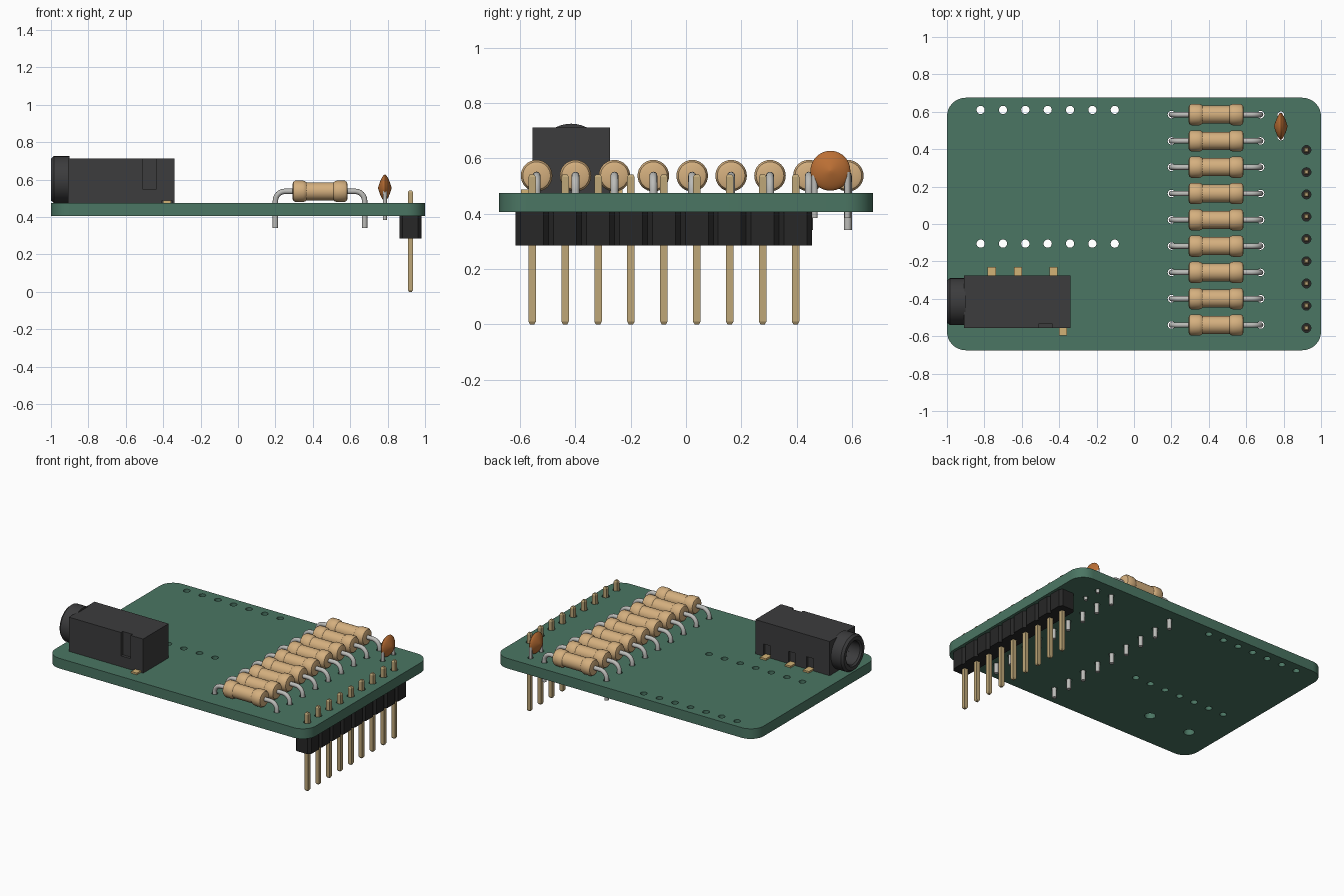
import bpy, bmesh, math
from mathutils import Vector

if "Cube" in bpy.data.objects:
    bpy.data.objects.remove(bpy.data.objects["Cube"])


def material(name, rgb):
    m = bpy.data.materials.new(name)
    m.diffuse_color = (*rgb, 1)
    m.use_nodes = True
    m.node_tree.nodes["Principled BSDF"].inputs["Base Color"].default_value = m.diffuse_color
    return m


GREEN = material("board_green", (0.07, 0.18, 0.125))
BLACK = material("header_black", (0.02, 0.02, 0.02))
DARK = material("jack_plastic", (0.045, 0.045, 0.047))
GOLD = material("pin_gold", (0.52, 0.39, 0.19))
TAB = material("tab_gold", (0.65, 0.45, 0.18))
TAN = material("resistor_tan", (0.66, 0.43, 0.21))
STEEL = material("lead_steel", (0.5, 0.5, 0.48))
ORANGE = material("capacitor_orange", (0.5, 0.16, 0.035))


def finish(name, bm, mat, smooth=True):
    bmesh.ops.recalc_face_normals(bm, faces=bm.faces)
    me = bpy.data.meshes.new(name)
    bm.to_mesh(me)
    bm.free()
    ob = bpy.data.objects.new(name, me)
    bpy.context.collection.objects.link(ob)
    if mat:
        me.materials.append(mat)
    if smooth:
        activate(ob)
        bpy.ops.object.shade_smooth_by_angle(angle=math.radians(35))
    return ob


def activate(ob):
    bpy.ops.object.select_all(action='DESELECT')
    ob.select_set(True)
    bpy.context.view_layer.objects.active = ob


def add_box(bm, lo, hi):
    lo, hi = Vector(lo), Vector(hi)
    vs = bmesh.ops.create_cube(bm, size=1)["verts"]
    for v in vs:
        v.co = (lo + hi) / 2 + v.co * (hi - lo)


def loft(bm, rings, closed=False):
    """Skin a list of point rings; cap the ends unless closed on itself."""
    rv = [[bm.verts.new(p) for p in r] for r in rings]
    n = len(rv[0])
    pairs = list(zip(rv, rv[1:])) + ([(rv[-1], rv[0])] if closed else [])
    for a, b in pairs:
        for i in range(n):
            bm.faces.new((a[i], a[(i + 1) % n], b[(i + 1) % n], b[i]))
    if not closed:
        bm.faces.new(rv[0])
        bm.faces.new(rv[-1])


def ring_x(x, r, y, z, n):
    return [(x, y + r * math.cos(2 * math.pi * i / n), z + r * math.sin(2 * math.pi * i / n))
            for i in range(n)]


def lathe_x(bm, profile, y, z, n=32, closed=False):
    loft(bm, [ring_x(x, r, y, z, n) for x, r in profile], closed)


def tube(bm, path, r, n=12):
    """Round wire along a path lying in a plane of constant y."""
    pts = [Vector(p) for p in path]
    rings = []
    for i, p in enumerate(pts):
        t = (pts[min(i + 1, len(pts) - 1)] - pts[max(i - 1, 0)]).normalized()
        u = Vector((0, 1, 0))
        w = t.cross(u)
        rings.append([p + r * (math.cos(a) * u + math.sin(a) * w)
                      for a in (2 * math.pi * k / n for k in range(n))])
    loft(bm, rings)


BOT, TOP = 0.405, 0.475
RES_Y = [-0.54 + 0.1406 * i for i in range(9)]
PIN_Y = [-0.556 + 0.119 * i for i in range(9)]
CAP_Y = (0.465, 0.583)
PIN_X, CAP_X, JY, JZ = 0.922, 0.785, -0.415, 0.6

# circuit board: filled outline curve with drilled holes
cu = bpy.data.curves.new("circuit_board", 'CURVE')
cu.dimensions, cu.fill_mode, cu.extrude = '2D', 'BOTH', (TOP - BOT) / 2


def outline(pts):
    s = cu.splines.new('POLY')
    s.points.add(len(pts) - 1)
    for p, q in zip(s.points, pts):
        p.co = (*q, 0, 1)
    s.use_cyclic_u = True


R = 0.1
outline([(sx * (1 - R) + R * math.cos(a), sy * (0.675 - R) + R * math.sin(a))
         for q, (sx, sy) in enumerate([(1, 1), (-1, 1), (-1, -1), (1, -1)])
         for a in (math.pi / 2 * (q + k / 8) for k in range(9))])
holes = [(-0.82 + 0.1195 * i, y, 0.022) for i in range(7) for y in (0.61, -0.105)]
holes += [(x, y, 0.02) for x in (0.2, 0.677) for y in RES_Y]
holes += [(PIN_X, y, 0.024) for y in PIN_Y] + [(CAP_X, y, 0.018) for y in CAP_Y]
holes += [(x, JY, 0.035) for x in (-0.48, -0.80)]
for x, y, r in holes:
    outline([(x + r * math.cos(2 * math.pi * k / 20), y + r * math.sin(2 * math.pi * k / 20))
             for k in range(20)])
board = bpy.data.objects.new("circuit_board", cu)
board.location.z = (TOP + BOT) / 2
bpy.context.collection.objects.link(board)
cu.materials.append(GREEN)
activate(board)
bpy.ops.object.convert(target='MESH')
bpy.ops.object.shade_smooth_by_angle(angle=math.radians(35))

# resistors with bent leads
for i, y in enumerate(RES_Y):
    zc = 0.537
    half = [(0.148, 0.036), (0.143, 0.05), (0.132, 0.057), (0.09, 0.057), (0.08, 0.054), (0.072, 0.048)]
    prof = [(0.4385 - d, r) for d, r in half] + [(0.4385 + d, r) for d, r in reversed(half)]
    bm = bmesh.new()
    lathe_x(bm, prof, y, zc)
    finish(f"resistor_body_{i + 1}", bm, TAN)
    bm = bmesh.new()
    b = 0.05
    for s in (-1, 1):
        xe = 0.4385 + s * 0.2385
        path = [(0.4385 + s * 0.13, y, zc)]
        path += [(xe - s * b + s * b * math.sin(a), y, zc - b + b * math.cos(a))
                 for a in (math.pi / 2 * k / 6 for k in range(7))]
        path.append((xe, y, 0.34))
        tube(bm, path, 0.0145)
    finish(f"resistor_leads_{i + 1}", bm, STEEL)

# disc capacitor: lens with a sharp rim, plus two leads
bm = bmesh.new()
lens = [(CAP_X + 0.036 * t, 0.071 * (1 - abs(t) ** 1.6) ** 0.9 + 0.001)
        for t in (k / 10 for k in range(-10, 11))]
lathe_x(bm, lens, 0.522, 0.555, 40)
finish("capacitor_disc", bm, ORANGE)
bm = bmesh.new()
for y in CAP_Y:
    tube(bm, [(CAP_X, y, 0.55), (CAP_X, y, 0.385)], 0.011)
finish("capacitor_leads", bm, STEEL)

# header strip: chamfered segments and square pins with tapered ends
bm = bmesh.new()
h, c = 0.0595, 0.018
octo = [(h, c - h), (h, h - c), (h - c, h), (c - h, h), (-h, h - c), (-h, c - h), (c - h, -h), (h - c, -h)]
for y in PIN_Y:
    loft(bm, [[(PIN_X + dx, y + dy, z) for dx, dy in octo] for z in (0.285, BOT)])
finish("header_block", bm, BLACK, False)
bm = bmesh.new()
for y in PIN_Y:
    loft(bm, [[(PIN_X + sx * w, y + sy * w, z) for sx, sy in ((1, 1), (-1, 1), (-1, -1), (1, -1))]
              for z, w in ((0, 0.008), (0.01, 0.0135), (0.532, 0.0135), (0.542, 0.008))])
finish("header_pins", bm, GOLD, False)

# audio jack body with bore, front notch and slots over the tabs
TABS = (-0.76, -0.62, -0.43)
bm = bmesh.new()
add_box(bm, (-0.91, -0.555, TOP), (-0.34, -0.275, 0.712))
body = finish("jack_body", bm, DARK, False)


def cut(build):
    cb = bmesh.new()
    build(cb)
    cutter = finish("cutter", cb, None, False)
    cutter.hide_render = True
    m = body.modifiers.new("cut", 'BOOLEAN')
    m.operation, m.solver, m.object = 'DIFFERENCE', 'EXACT', cutter
    activate(body)
    bpy.ops.object.modifier_apply(modifier=m.name)
    bpy.data.objects.remove(cutter)


cut(lambda b: lathe_x(b, [(-0.95, 0.078), (-0.42, 0.078)], JY, JZ))
cut(lambda b: add_box(b, (-0.51, -0.6, 0.55), (-0.435, -0.535, 0.75)))
for tx in TABS:
    cut(lambda b: add_box(b, (tx - 0.026, -0.29, 0.45), (tx + 0.026, -0.2, 0.56)))
cut(lambda b: add_box(b, (-0.406, -0.6, 0.45), (-0.354, -0.54, 0.488)))
activate(body)
bpy.ops.object.shade_smooth_by_angle(angle=math.radians(35))

# jack barrel: hollow ring with chamfered lip
bm = bmesh.new()
lathe_x(bm, [(-0.9, 0.125), (-0.985, 0.125), (-1.0, 0.112), (-1.0, 0.088), (-0.99, 0.078), (-0.9, 0.078)],
        JY, JZ, 40, closed=True)
finish("jack_barrel", bm, DARK)

# jack solder tabs
bm = bmesh.new()
for tx in TABS:
    add_box(bm, (tx - 0.022, -0.30, TOP), (tx + 0.022, -0.23, 0.487))
add_box(bm, (-0.402, -0.597, TOP), (-0.358, -0.53, 0.487))
finish("jack_tabs", bm, TAB, False)
